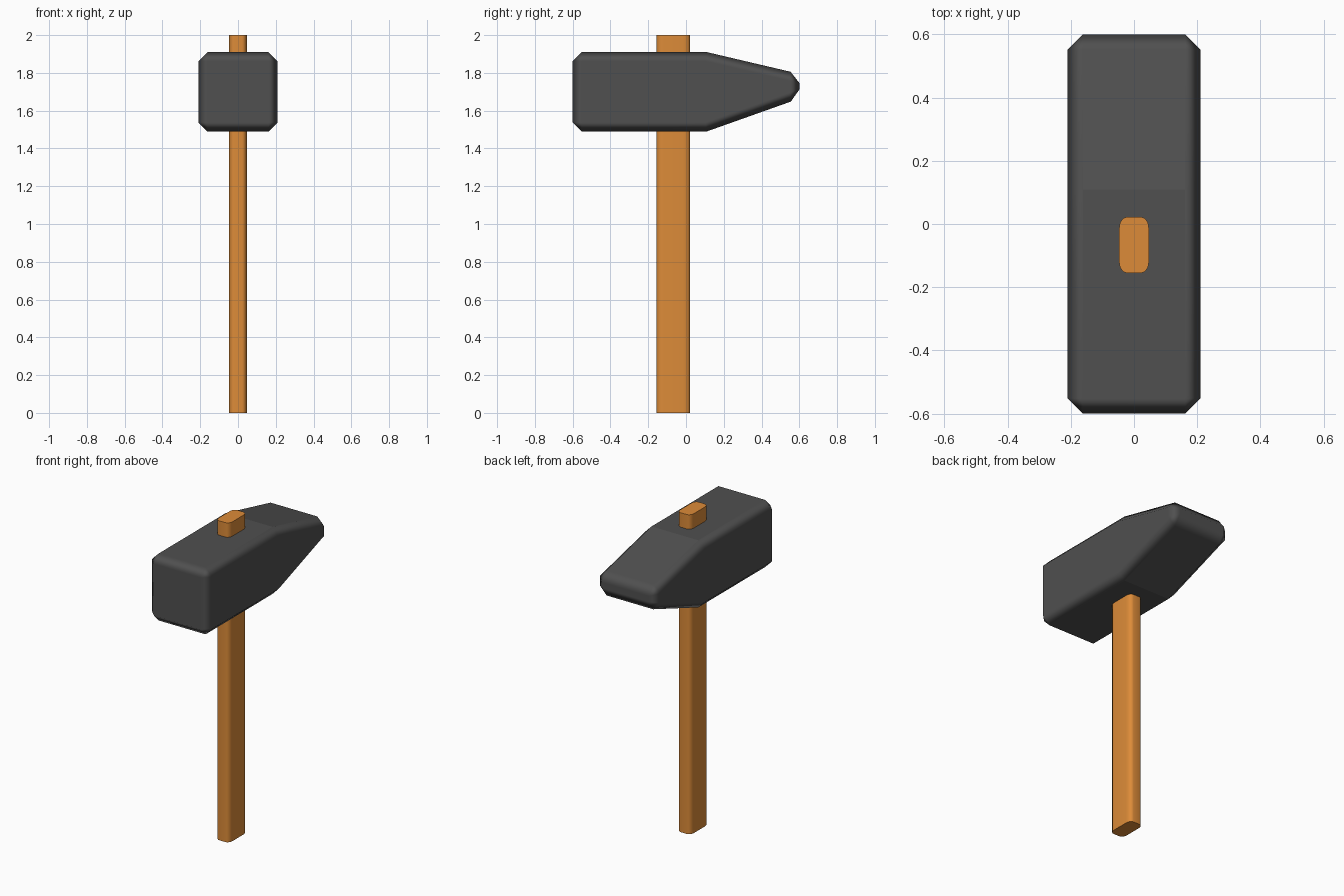
import bpy, bmesh, math
from mathutils import Vector

cube = bpy.data.objects.get("Cube")
if cube:
    bpy.data.objects.remove(cube, do_unlink=True)


def material(name, color):
    mat = bpy.data.materials.new(name)
    mat.use_nodes = True
    mat.diffuse_color = (*color, 1)
    mat.node_tree.nodes["Principled BSDF"].inputs["Base Color"].default_value = (*color, 1)
    return mat


def prism(name, outline, extrude, mat, sharp_angle):
    """Extrude a closed outline; edges outside the smooth range are marked sharp."""
    bm = bmesh.new()
    face = bm.faces.new([bm.verts.new(p) for p in outline])
    result = bmesh.ops.extrude_face_region(bm, geom=[face], use_keep_orig=True)
    moved = [g for g in result["geom"] if isinstance(g, bmesh.types.BMVert)]
    bmesh.ops.translate(bm, verts=moved, vec=Vector(extrude))
    bmesh.ops.recalc_face_normals(bm, faces=bm.faces)
    for f in bm.faces:
        f.smooth = True
    for e in bm.edges:
        e.smooth = not sharp_angle(math.degrees(e.calc_face_angle()))
    mesh = bpy.data.meshes.new(name)
    bm.to_mesh(mesh)
    bm.free()
    mesh.materials.append(mat)
    obj = bpy.data.objects.new(name, mesh)
    bpy.context.collection.objects.link(obj)
    return obj


steel = material("dark steel", (0.08, 0.08, 0.08))
wood = material("orange wood", (0.72, 0.26, 0.04))

# Hammer head: wedge-ended side profile with chamfered edges
half_width = 0.21
profile = [(-0.6, 1.49), (0.11, 1.49), (0.6, 1.664),
           (0.6, 1.795), (0.11, 1.91), (-0.6, 1.91)]
head = prism("hammer_head", [(-half_width, y, z) for y, z in profile],
             (2 * half_width, 0, 0), steel, lambda a: 5 < a < 30)
bevel = head.modifiers.new("chamfer", 'BEVEL')
bevel.width = 0.048
bevel.segments = 1
bevel.limit_method = 'ANGLE'
bevel.angle_limit = math.radians(30)
bevel.harden_normals = True

# Handle: rounded rectangular bar through the head
half_x, half_y, center_y = 0.047, 0.0885, -0.0665
round_x, round_y, steps = 0.025, 0.035, 5
outline = []
for quarter, (sx, sy) in enumerate([(1, 1), (-1, 1), (-1, -1), (1, -1)]):
    for i in range(steps + 1):
        a = (quarter + i / steps) * math.pi / 2
        outline.append((sx * (half_x - round_x) + round_x * math.cos(a),
                        center_y + sy * (half_y - round_y) + round_y * math.sin(a), 0))
prism("handle", outline, (0, 0, 2), wood, lambda a: a > 45)
